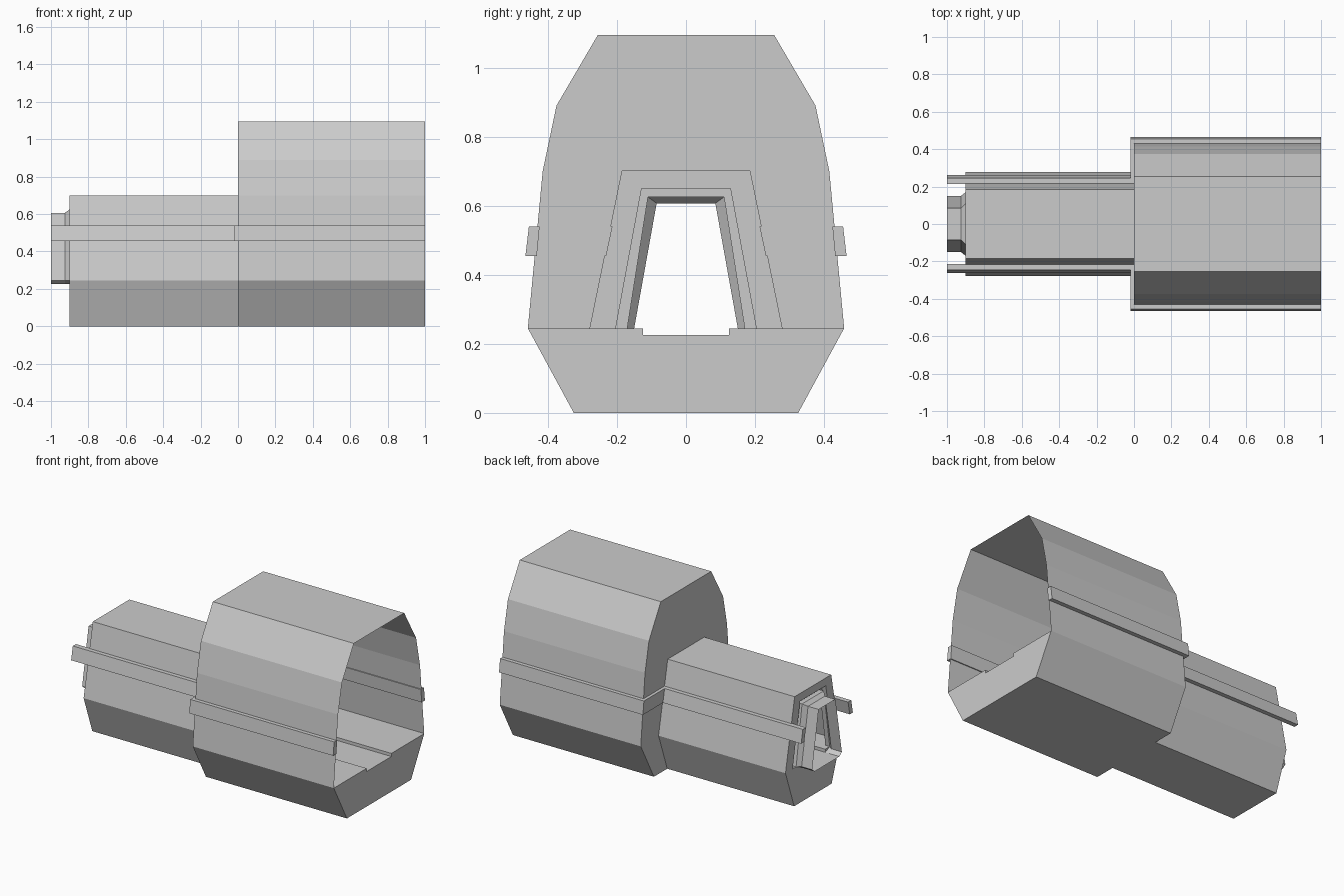
import bpy
import bmesh

if "Cube" in bpy.data.objects:
    bpy.data.objects.remove(bpy.data.objects["Cube"])


def full(half):
    """Mirror a right-hand (y, z) chain onto the left side."""
    return half + [(-y, z) for y, z in reversed(half)]


def finish(name, bm):
    bmesh.ops.remove_doubles(bm, verts=bm.verts, dist=0.0005)
    bmesh.ops.recalc_face_normals(bm, faces=bm.faces)
    mesh = bpy.data.meshes.new(name)
    bm.to_mesh(mesh)
    bm.free()
    obj = bpy.data.objects.new(name, mesh)
    bpy.context.collection.objects.link(obj)
    return obj


def loft(bm, stations, closed=False):
    """Join mirrored chains placed at successive x positions."""
    rows = [[bm.verts.new((x, y, z)) for y, z in full(half)] for x, half in stations]
    for a, b in zip(rows, rows[1:]):
        n = len(a)
        for i in range(n if closed else n - 1):
            j = (i + 1) % n
            bm.faces.new((a[i], a[j], b[j], b[i]))


def cap(bm, x, pts):
    bm.faces.new([bm.verts.new((x, y, z)) for y, z in pts])


FLOOR, DIP, DIP_W = 0.245, 0.225, 0.125
big = [(.325, 0), (.458, FLOOR), (.415, .70), (.375, .89), (.255, 1.095)]
small = [(.19, 0), (.278, FLOOR), (.185, .70)]
channel = [(DIP_W, FLOOR), (DIP_W, DIP)]

# Outer shells, the step wall between them and the solid ends below the floor
bm = bmesh.new()
loft(bm, [(0, big), (1, big)], True)
loft(bm, [(-.9, small), (0, small)], True)
cap(bm, 0, full(big) + full(small)[::-1])
for x, prof in ((1, big), (-.9, small)):
    cap(bm, x, full(prof[:2] + channel))
finish("tunnel_shell", bm)

# Raised floor with a shallow central channel
bm = bmesh.new()
for x0, x1, prof in ((-.9, 0, small), (0, 1, big)):
    half = [prof[1]] + channel
    loft(bm, [(x0, half), (x1, half)])
finish("floor", bm)

# End frame with a groove around the narrow mouth
outer = [(.278, FLOOR), (.185, .70)]
groove = [(.205, FLOOR), (.13, .65)]
inner = [(.17, FLOOR), (.11, .625)]
bm = bmesh.new()
loft(bm, [(-.9, outer), (-.9, groove), (-.87, groove), (-.87, inner), (-.9, inner)])
finish("end_frame", bm)

# Narrow spout: flared collar and straight tip
flare = [(DIP_W, DIP), (.17, FLOOR), (.11, .625)]
tip = [(DIP_W, DIP), (.15, FLOOR), (.085, .607)]
bm = bmesh.new()
loft(bm, [(-.9, flare), (-.925, tip), (-1, tip)], True)
finish("spout", bm)

# Side rails: run along the narrow part, step out, run along the wide part
top = [(-1, .245), (-.02, .245), (-.02, .455), (1, .455),
       (1, .424), (.004, .424), (.004, .213), (-1, .213)]
low = [(-1, .262), (-.02, .262), (-.02, .465), (1, .465),
       (1, .432), (.004, .432), (.004, .231), (-1, .231)]
for side, label in ((-1, "front"), (1, "back")):
    bm = bmesh.new()
    t = [bm.verts.new((x, side * y, .54)) for x, y in top]
    b = [bm.verts.new((x, side * y, .455)) for x, y in low]
    bm.faces.new(t)
    bm.faces.new(b[::-1])
    for i in range(8):
        j = (i + 1) % 8
        bm.faces.new((t[i], b[i], b[j], t[j]))
    finish(label + "_side_rail", bm)
